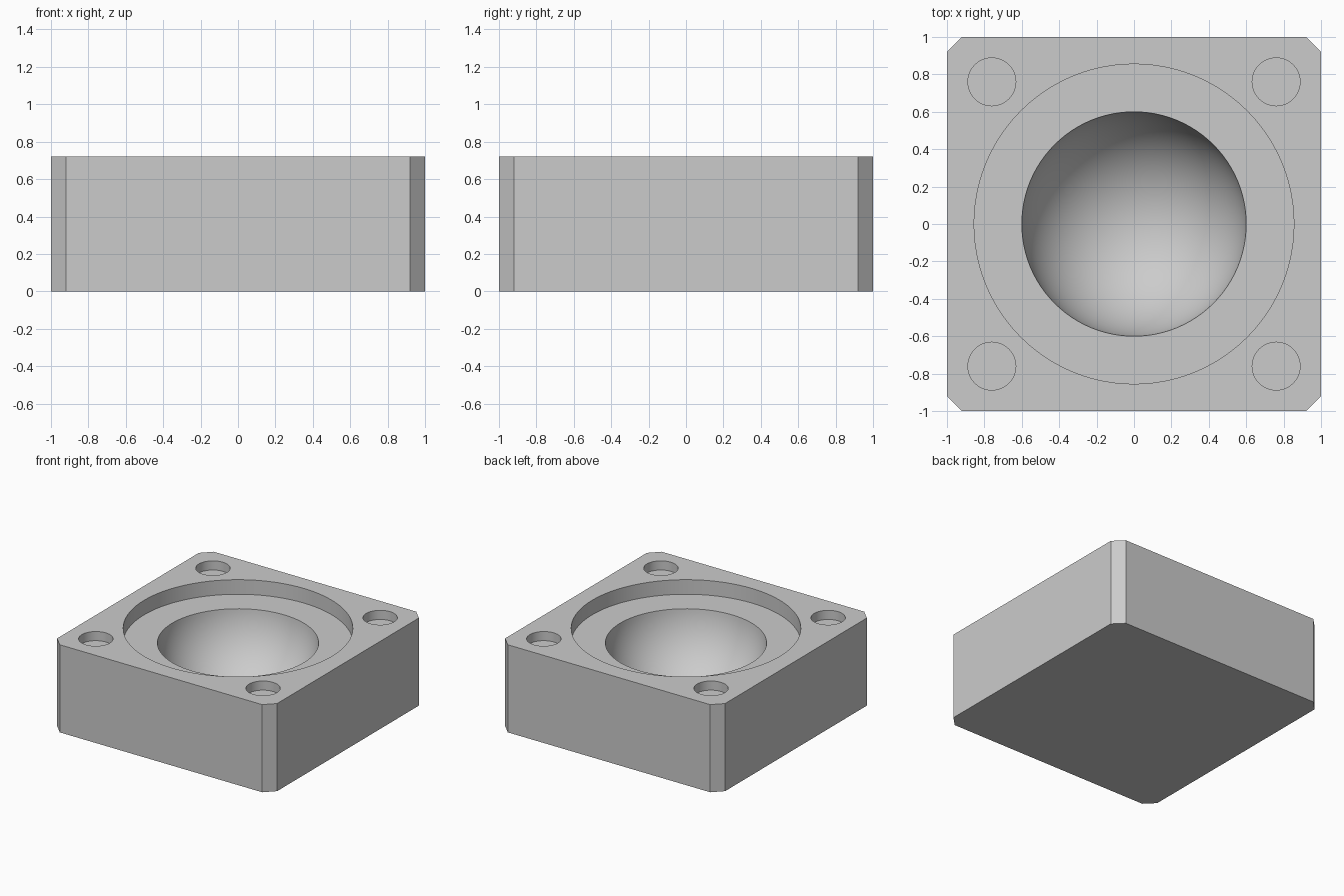
import bpy, bmesh, math
from mathutils import Matrix, Vector

cube = bpy.data.objects.get("Cube")
if cube:
    bpy.data.objects.remove(cube, do_unlink=True)

HEIGHT = 0.72
FLOOR = 0.60          # floor of the round recess
BOWL_R = 0.60         # bowl radius at that floor
BOWL_CENTRE = 0.66

grey = bpy.data.materials.new("plain grey")
grey.use_nodes = True
colour = (0.6, 0.6, 0.6, 1)
grey.diffuse_color = colour
grey.node_tree.nodes["Principled BSDF"].inputs["Base Color"].default_value = colour


def make_object(name, bm):
    bmesh.ops.recalc_face_normals(bm, faces=bm.faces)
    mesh = bpy.data.meshes.new(name)
    bm.to_mesh(mesh)
    bm.free()
    mesh.materials.append(grey)
    obj = bpy.data.objects.new(name, mesh)
    bpy.context.collection.objects.link(obj)
    return obj


def lathe(name, profile, steps):
    """Turn a list of (radius, z) points about the z axis."""
    bm = bmesh.new()
    verts = [bm.verts.new((r, 0, z)) for r, z in profile]
    edges = [bm.edges.new(pair) for pair in zip(verts, verts[1:])]
    bmesh.ops.spin(bm, geom=verts + edges, cent=(0, 0, 0), axis=(0, 0, 1),
                   angle=math.tau, steps=steps)
    bmesh.ops.remove_doubles(bm, verts=bm.verts, dist=1e-5)
    return make_object(name, bm)


# Block with chamfered upright corners
bm = bmesh.new()
bmesh.ops.create_cube(bm, size=2, matrix=Matrix.Translation((0, 0, HEIGHT / 2))
                      @ Matrix.Diagonal((1, 1, HEIGHT / 2, 1)))
uprights = [e for e in bm.edges
            if abs(e.verts[0].co.z - e.verts[1].co.z) > 0.1]
bmesh.ops.bevel(bm, geom=uprights, offset=0.08, segments=1, affect='EDGES')
block = make_object("block", bm)

# Cutter for the stepped recess and the spherical bowl
radius = math.hypot(BOWL_R, BOWL_CENTRE - FLOOR)
start = math.asin(BOWL_R / radius)
bowl = []
for i in range(33):
    a = start * (1 - i / 32)
    bowl.append((radius * math.sin(a), BOWL_CENTRE - radius * math.cos(a)))
profile = [(0, 0.9), (0.855, 0.9), (0.855, FLOOR)] + bowl
cutters = [lathe("recess_cutter", profile, 96)]

# Cutters for the four blind corner holes
for x in (-0.76, 0.76):
    for y in (-0.76, 0.76):
        hole = lathe("hole_cutter", [(0, 0.9), (0.128, 0.9),
                                     (0.128, 0.645), (0, 0.645)], 48)
        hole.data.transform(Matrix.Translation(Vector((x, y, 0))))
        cutters.append(hole)

# Cut the block, then discard the cutters
bpy.ops.object.select_all(action='DESELECT')
block.select_set(True)
bpy.context.view_layer.objects.active = block
for cutter in cutters:
    cutter.hide_render = True
    mod = block.modifiers.new("cut", 'BOOLEAN')
    mod.operation = 'DIFFERENCE'
    mod.solver = 'EXACT'
    mod.object = cutter
    bpy.ops.object.modifier_apply(modifier=mod.name)
    bpy.data.objects.remove(cutter, do_unlink=True)

bpy.ops.object.shade_smooth_by_angle(angle=math.radians(30))
